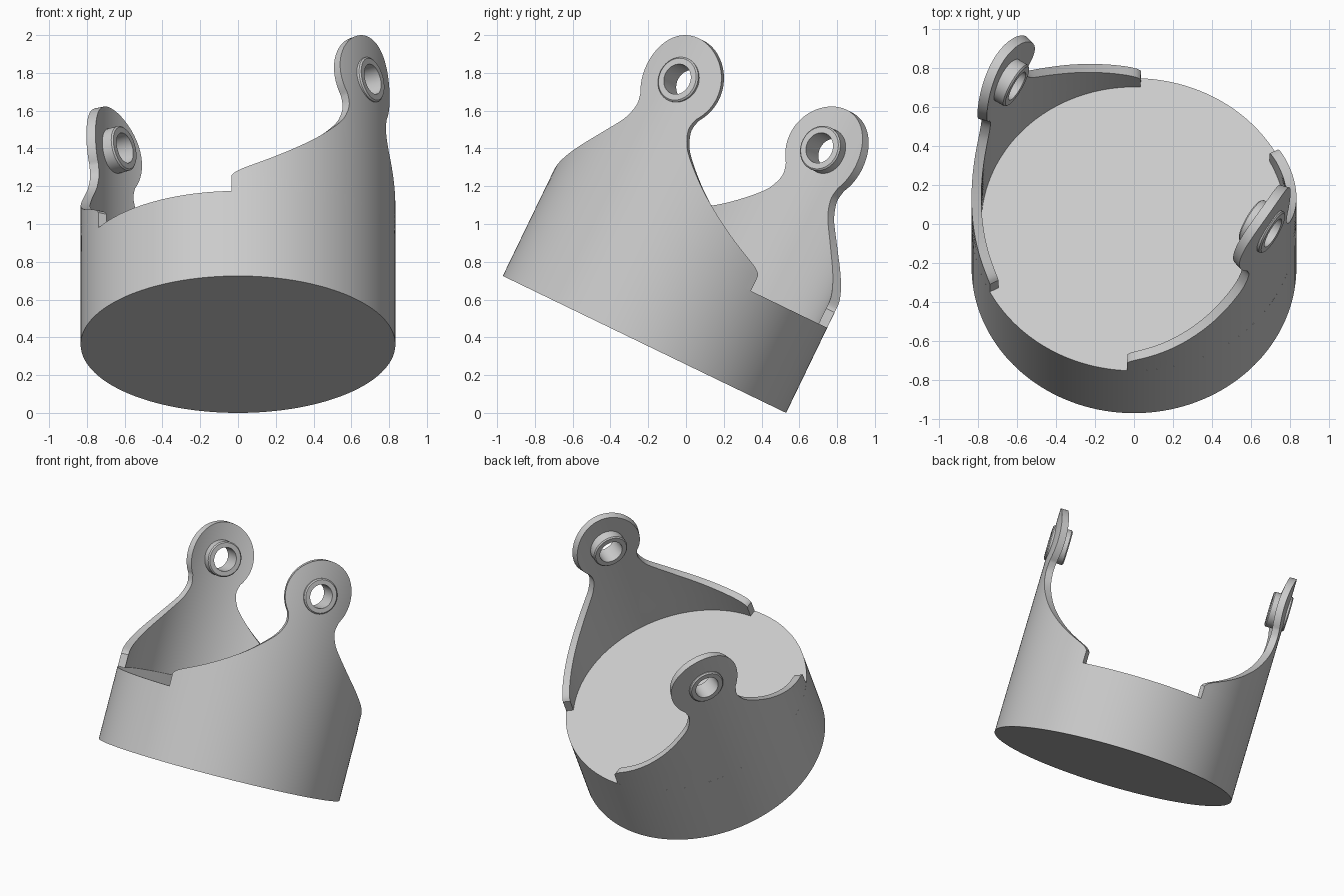
import bpy, bmesh, math
from mathutils import Matrix, Vector

cube = bpy.data.objects.get("Cube")
if cube:
    bpy.data.objects.remove(cube)

R, R_IN = 0.833, 0.783            # wall radii
BASE_H = 0.5                      # solid drum height
EYE_H, EYE_R = 1.34, 0.244        # rounded arm head
TILT = Matrix.Translation((0, -0.22, 0.3625)) @ Matrix.Rotation(math.radians(-25.8), 4, 'X')

grey = bpy.data.materials.new("light_grey")
grey.use_nodes = True
grey.diffuse_color = (0.6, 0.6, 0.6, 1)
grey.node_tree.nodes["Principled BSDF"].inputs["Base Color"].default_value = grey.diffuse_color


def finish(name, bm, matrix):
    bmesh.ops.recalc_face_normals(bm, faces=bm.faces)
    mesh = bpy.data.meshes.new(name)
    bm.to_mesh(mesh)
    bm.free()
    mesh.materials.append(grey)
    obj = bpy.data.objects.new(name, mesh)
    bpy.context.collection.objects.link(obj)
    obj.matrix_world = matrix
    return obj


def activate(obj):
    bpy.ops.object.select_all(action='DESELECT')
    obj.select_set(True)
    bpy.context.view_layer.objects.active = obj


def smooth(obj):
    activate(obj)
    bpy.ops.object.shade_smooth_by_angle(angle=math.radians(30))


def spline(points, steps=5):
    """Catmull-Rom curve through the points."""
    pts = [Vector(p) for p in points]
    pts = [pts[0]] + pts + [pts[-1]]
    out = []
    for a, b, c, d in zip(pts, pts[1:], pts[2:], pts[3:]):
        for k in range(steps):
            t = k / steps
            out.append(0.5 * (2 * b + (c - a) * t + (2 * a - 5 * b + 4 * c - d) * t ** 2
                              + (3 * b - a - 3 * c + d) * t ** 3))
    return out + [pts[-1]]


def arm_outline():
    """Half width of the arm against height, step to neck to round head."""
    flare = spline([(0.721, 0.59), (0.71, 0.612), (0.687, 0.635), (0.644, 0.667),
                    (0.574, 0.718), (0.48, 0.79), (0.37, 0.88), (0.245, 1.0),
                    (0.2, 1.065), (0.18, 1.13), (0.193, 1.19)])
    start = math.asin((1.19 - EYE_H) / EYE_R)
    end = math.radians(89)
    head = [Vector((EYE_R * math.cos(a), EYE_H + EYE_R * math.sin(a)))
            for a in (start + (end - start) * k / 40 for k in range(1, 41))]
    return [Vector((0.721, BASE_H))] + flare + head


def arm_mesh(cols=40):
    bm = bmesh.new()
    rows = []
    for s, h in arm_outline():
        half = math.asin(s / R)
        angles = [half * (2 * j / cols - 1) for j in range(cols + 1)]
        ring = [(r * math.cos(a), r * math.sin(a), h)
                for r, seq in ((R, angles), (R_IN, angles[::-1])) for a in seq]
        rows.append([bm.verts.new(p) for p in ring])
    n = len(rows[0])
    for low, high in zip(rows, rows[1:]):
        for j in range(n):
            k = (j + 1) % n
            bm.faces.new((low[j], low[k], high[k], high[j]))
    # bottom and top strips
    for row in (rows[0], rows[-1]):
        for j in range(cols):
            bm.faces.new((row[j], row[j + 1], row[n - 2 - j], row[n - 1 - j]))
    return bm


def boss_mesh(hole=0.082, rim=0.122, inner=0.71, outer=0.846, bevel=0.008, segs=64):
    """Hollow pivot bush lying along local x."""
    bm = bmesh.new()
    profile = [(inner, hole), (inner, rim - bevel), (inner + bevel, rim),
               (outer - bevel, rim), (outer, rim - bevel), (outer, hole)]
    rings = []
    for k in range(segs):
        a = math.tau * k / segs
        rings.append([bm.verts.new((x, r * math.cos(a), EYE_H + r * math.sin(a)))
                      for x, r in profile])
    m = len(profile)
    for k in range(segs):
        a, b = rings[k], rings[(k + 1) % segs]
        for i in range(m):
            j = (i + 1) % m
            bm.faces.new((a[i], a[j], b[j], b[i]))
    return bm


# solid drum
bm = bmesh.new()
bmesh.ops.create_cone(bm, cap_ends=True, segments=180, radius1=R, radius2=R, depth=BASE_H,
                      matrix=Matrix.Translation((0, 0, BASE_H / 2)))
smooth(finish("drum_base", bm, TILT))

# two opposite arms, each with a pierced head and a pivot bush
for side, turn in (("left", -32.5), ("right", 147.5)):
    place = TILT @ Matrix.Rotation(math.radians(turn), 4, 'Z')
    arm = finish(side + "_arm", arm_mesh(), place)

    cut = bmesh.new()
    bmesh.ops.create_cone(cut, cap_ends=True, segments=64, radius1=0.1, radius2=0.1, depth=0.4,
                          matrix=Matrix.Translation((0.8, 0, EYE_H)) @ Matrix.Rotation(math.pi / 2, 4, 'Y'))
    cutter = finish("hole_cutter", cut, place)
    cutter.hide_render = True
    activate(arm)
    mod = arm.modifiers.new("hole", 'BOOLEAN')
    mod.operation = 'DIFFERENCE'
    mod.object = cutter
    bpy.ops.object.modifier_apply(modifier=mod.name)
    bpy.data.objects.remove(cutter)
    smooth(arm)

    smooth(finish(side + "_pivot_bush", boss_mesh(), place))
